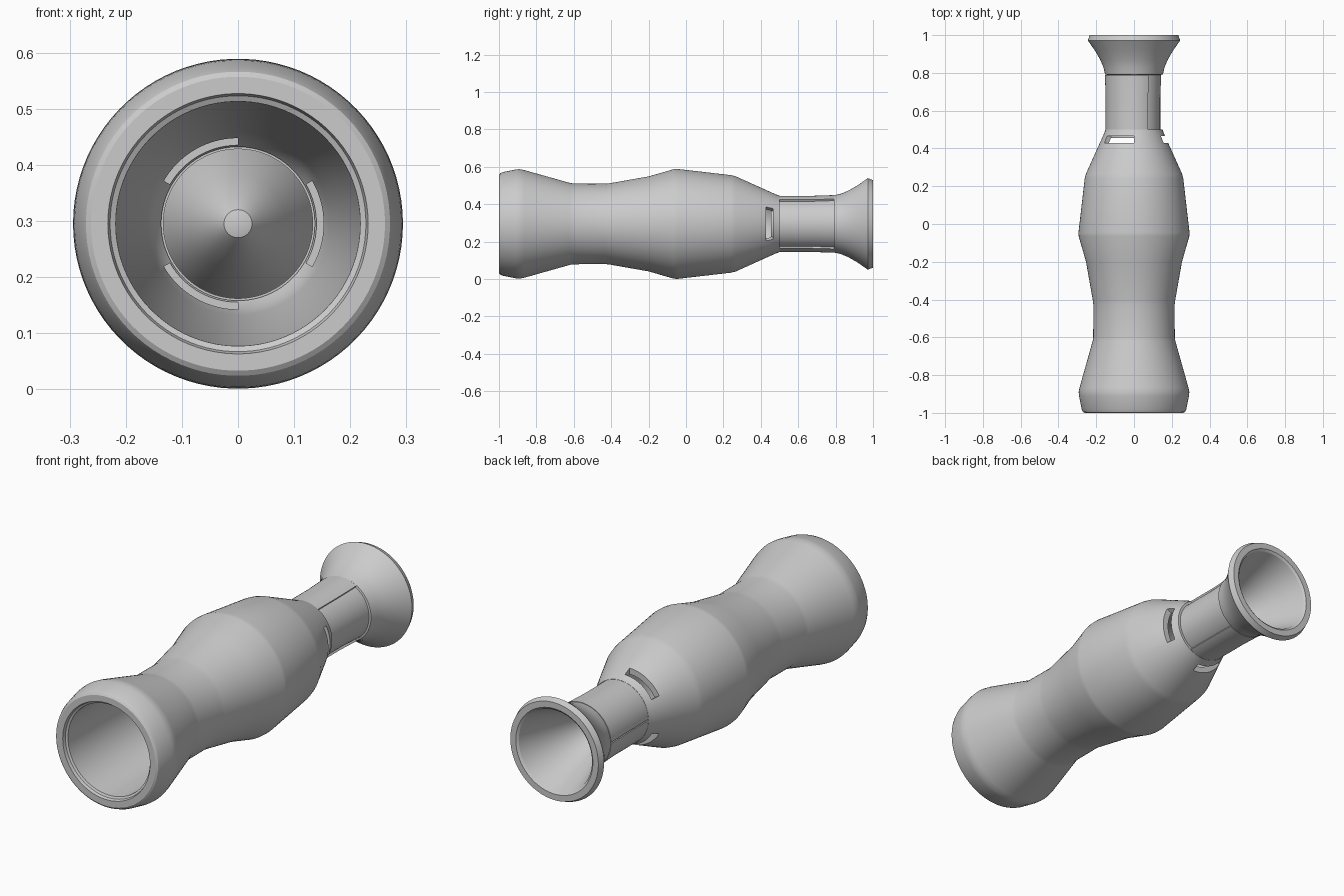
import bpy, bmesh, math

if "Cube" in bpy.data.objects:
    bpy.data.objects.remove(bpy.data.objects["Cube"])

CZ = 0.295  # height of the long axis

grey = bpy.data.materials.new("plain grey")
grey.diffuse_color = (0.6, 0.6, 0.6, 1)
grey.use_nodes = True
grey.node_tree.nodes["Principled BSDF"].inputs["Base Color"].default_value = grey.diffuse_color


def lathe(name, profile, a0=0, a1=360, closed=True, step=4):
    """Turn (y, r) points around the long axis, fully or as a sector."""
    full = a1 - a0 >= 360
    n = max(2, round((a1 - a0) / step))
    bm = bmesh.new()
    rings = []
    for i in range(n if full else n + 1):
        a = math.radians(a0 + (a1 - a0) * i / n)
        rings.append([bm.verts.new((r * math.cos(a), y, CZ + r * math.sin(a)))
                      for y, r in profile])
    m = len(profile)
    for i in range(n):
        p, q = rings[i], rings[(i + 1) % len(rings)]
        for j in range(m if closed else m - 1):
            k = (j + 1) % m
            bm.faces.new((p[j], p[k], q[k], q[j]))
    if not full and closed:
        bm.faces.new(rings[0])
        bm.faces.new(rings[-1])
    bmesh.ops.remove_doubles(bm, verts=bm.verts, dist=1e-5)
    bmesh.ops.recalc_face_normals(bm, faces=bm.faces)
    me = bpy.data.meshes.new(name)
    bm.to_mesh(me)
    bm.free()
    me.materials.append(grey)
    ob = bpy.data.objects.new(name, me)
    bpy.context.collection.objects.link(ob)
    return ob


def smooth(ob, angle=28):
    bpy.ops.object.select_all(action='DESELECT')
    ob.select_set(True)
    bpy.context.view_layer.objects.active = ob
    bpy.ops.object.shade_smooth_by_angle(angle=math.radians(angle))


# Hollow barrel: outer skin front to back, then the tapered bore
barrel = lathe("barrel", [
    (-0.985, 0.228), (-1.0, 0.232), (-1.0, 0.262), (-0.994, 0.271), (-0.98, 0.277),
    (-0.91, 0.291), (-0.89, 0.293), (-0.865, 0.288), (-0.62, 0.219), (-0.6, 0.216),
    (-0.43, 0.215), (-0.405, 0.218), (-0.2, 0.254), (-0.065, 0.293), (-0.045, 0.294),
    (0.24, 0.261), (0.265, 0.255), (0.48, 0.158), (0.5, 0.151),
    (0.5, 0.137), (0.46, 0.137), (0.44, 0.15), (0.38, 0.163), (-0.98, 0.218)])

# Three curved slots cut through the rear shoulder of the barrel
for i, start in enumerate((-30, 90, 210)):
    cutter = lathe(f"slot_cutter_{i}", [(0.428, 0.14), (0.428, 0.3), (0.465, 0.3), (0.465, 0.14)],
                   start, start + 60)
    cutter.hide_render = True
    cutter.hide_viewport = True
    mod = barrel.modifiers.new(f"slot_{i}", 'BOOLEAN')
    mod.operation = 'DIFFERENCE'
    mod.solver = 'EXACT'
    mod.object = cutter
smooth(barrel)

# Neck tube, flared mouthpiece and conical bowl in one skin
mouthpiece = lathe("mouthpiece", [
    (0.8, 0.133), (0.465, 0.133), (0.465, 0.139), (0.67, 0.139), (0.79, 0.144),
    (0.792, 0.153), (0.83, 0.162), (0.87, 0.179), (0.92, 0.208), (0.972, 0.245),
    (1.0, 0.234), (1.0, 0.205), (0.992, 0.195), (0.9, 0.163), (0.8, 0.127),
    (0.7, 0.086), (0.62, 0.045), (0.595, 0.025), (0.588, 0.0)], closed=False)
smooth(mouthpiece)

# Two raised neck sleeves, leaving the +x third recessed
for name, a0, a1 in (("upper_sleeve", 60, 179), ("lower_sleeve", 181, 300)):
    smooth(lathe(name, [(0.5, 0.136), (0.5, 0.15), (0.67, 0.15), (0.79, 0.154), (0.79, 0.136)], a0, a1))
